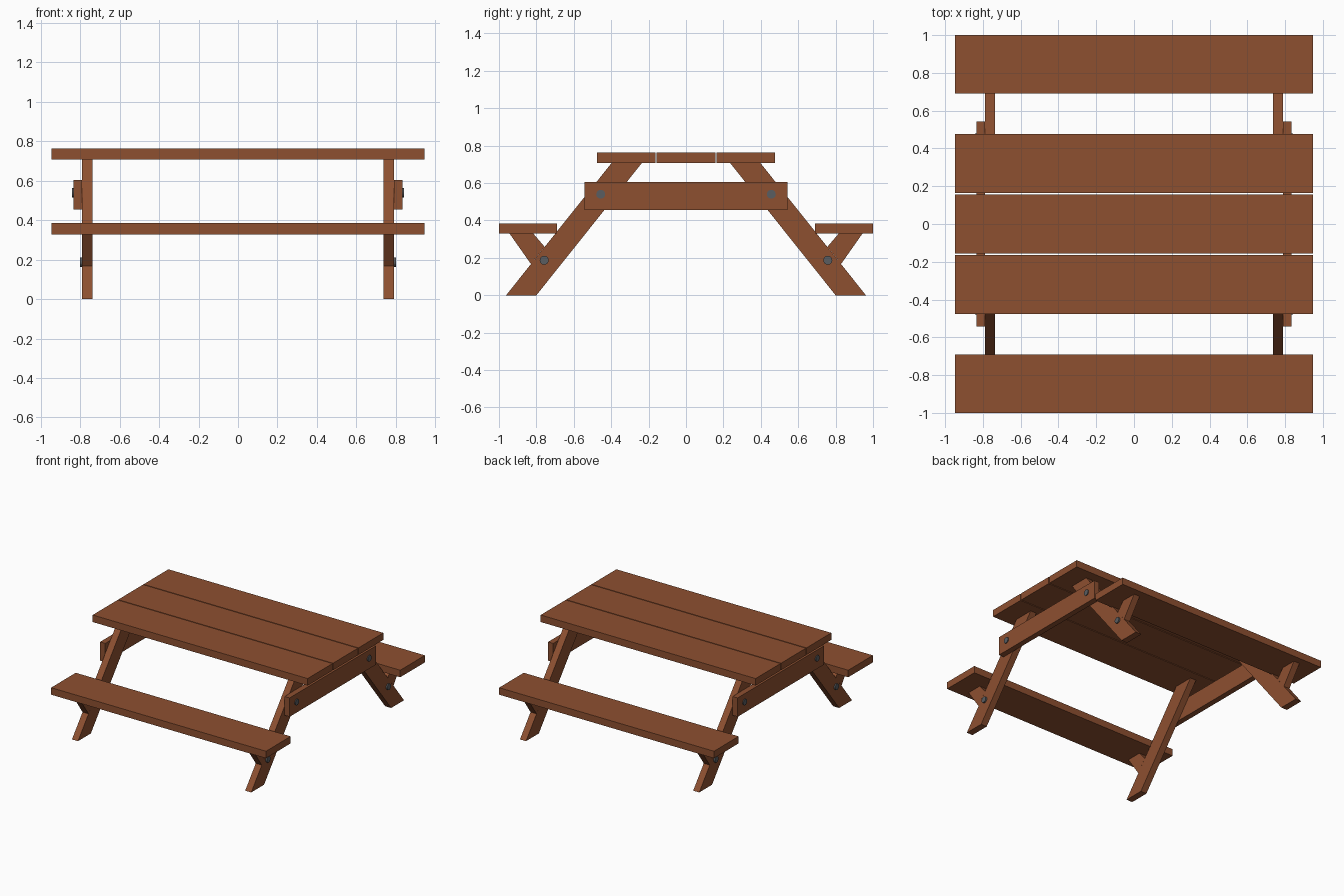
import bpy, bmesh, math

if "Cube" in bpy.data.objects:
    bpy.data.objects.remove(bpy.data.objects["Cube"])

def material(name, color):
    m = bpy.data.materials.new(name)
    m.diffuse_color = color
    m.use_nodes = True
    m.node_tree.nodes["Principled BSDF"].inputs["Base Color"].default_value = m.diffuse_color
    return m

wood = material("wood", (0.27, 0.08, 0.03, 1))
steel = material("steel", (0.10, 0.11, 0.12, 1))

def prism(name, profile, x0, x1, mat=wood):
    """Extrude a (y, z) profile from x0 to x1."""
    bm = bmesh.new()
    face = bm.faces.new([bm.verts.new((x0, y, z)) for y, z in profile])
    ext = bmesh.ops.extrude_face_region(bm, geom=[face])
    verts = [v for v in ext["geom"] if isinstance(v, bmesh.types.BMVert)]
    bmesh.ops.translate(bm, verts=verts, vec=(x1 - x0, 0, 0))
    bmesh.ops.recalc_face_normals(bm, faces=bm.faces)
    me = bpy.data.meshes.new(name)
    bm.to_mesh(me)
    bm.free()
    me.materials.append(mat)
    ob = bpy.data.objects.new(name, me)
    bpy.context.collection.objects.link(ob)
    return ob

def board(name, y0, y1, z0, z1, x0, x1):
    return prism(name, [(y0, z0), (y1, z0), (y1, z1), (y0, z1)], x0, x1)

def bolt(name, y, z, x0, x1):
    r = 0.024
    ring = [(y + r * math.cos(i * math.tau / 16), z + r * math.sin(i * math.tau / 16))
            for i in range(16)]
    return prism(name, ring, x0, x1, steel)

# Tabletop planks
for i in (-1, 0, 1):
    c = i * 0.32
    board("tabletop_plank", c - 0.1565, c + 0.1565, 0.708, 0.764, -0.947, 0.947)

# Bench seats
for s in (-1, 1):
    board("bench_seat", min(s * 0.69, s), max(s * 0.69, s), 0.329, 0.385, -0.947, 0.947)

# End frames
for sx in (-1, 1):
    board("cross_rail", -0.543, 0.543, 0.455, 0.605, sx * 0.79, sx * 0.835)
    for sy in (-1, 1):
        # Slanted leg
        leg = [(0.962, 0), (0.80, 0), (0.235, 0.708), (0.397, 0.708)]
        prism("leg", [(sy * y, z) for y, z in leg], sx * 0.737, sx * 0.79)
        # Short brace carrying the bench
        brace = [(0.943, 0.329), (0.816, 0.329), (0.756, 0.259), (0.829, 0.167)]
        prism("seat_brace", [(sy * y, z) for y, z in brace], sx * 0.737, sx * 0.79)
        # Bolt heads
        bolt("rail_bolt", sy * 0.456, 0.54, sx * 0.825, sx * 0.842)
        bolt("leg_bolt", sy * 0.758, 0.187, sx * 0.78, sx * 0.801)
